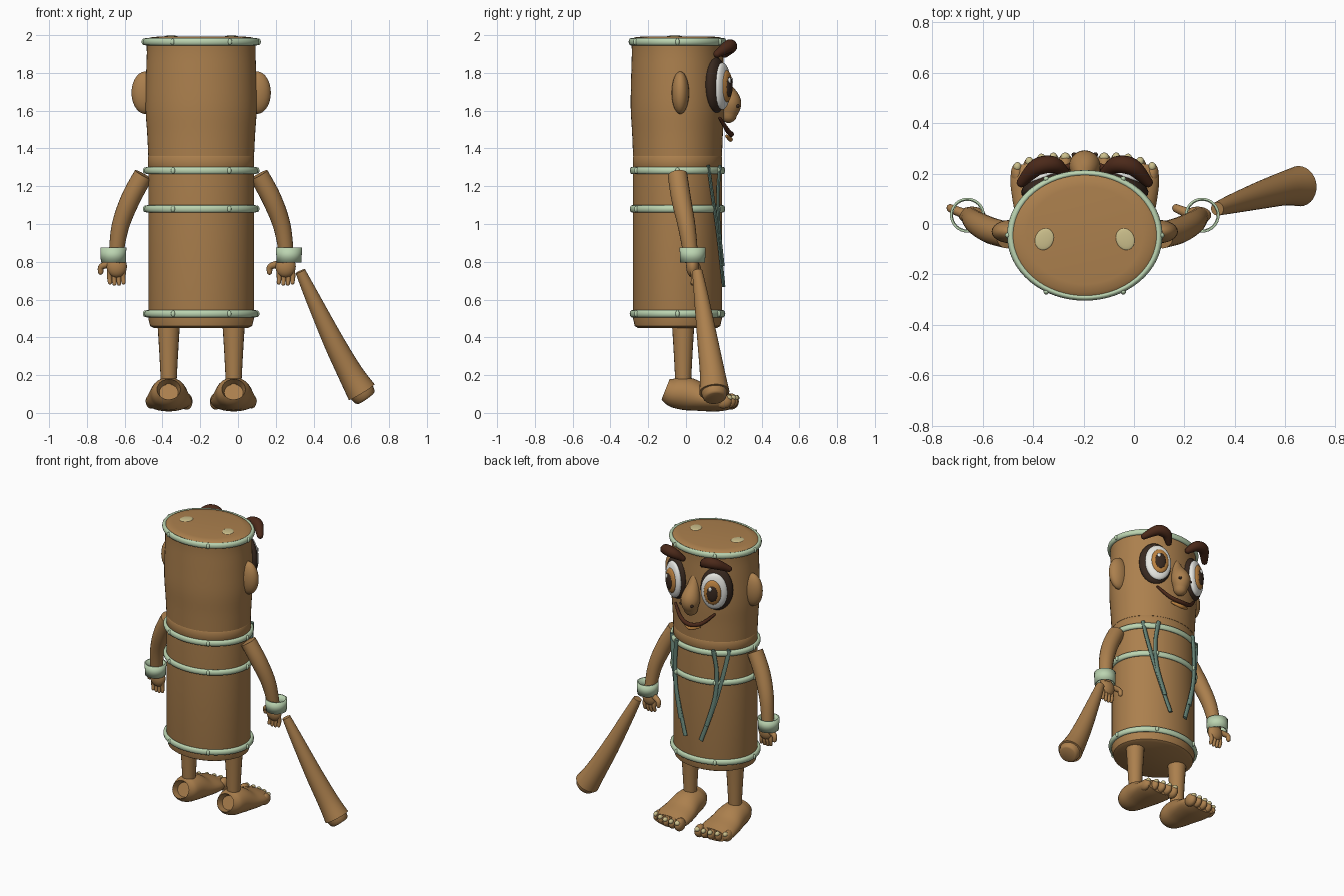
import bpy, bmesh, math
from mathutils import Vector, Matrix

if "Cube" in bpy.data.objects:
    bpy.data.objects.remove(bpy.data.objects["Cube"])

CX, CY = -0.195, -0.045          # axis of the drum-shaped body
Y, Z = Vector((0, 1, 0)), Vector((0, 0, 1))


def material(name, r, g, b):
    m = bpy.data.materials.new(name)
    m.use_nodes = True
    m.diffuse_color = (r, g, b, 1)
    m.node_tree.nodes["Principled BSDF"].inputs["Base Color"].default_value = (r, g, b, 1)
    return m


WOOD = material("wood_brown", 0.41, 0.215, 0.075)
JADE = material("pale_jade", 0.5, 0.66, 0.44)
TEAL = material("grey_teal", 0.13, 0.225, 0.18)
DARK = material("dark_brown", 0.04, 0.022, 0.014)
BROW = material("red_brown", 0.07, 0.022, 0.01)
WHITE = material("eye_white", 0.82, 0.82, 0.78)
AMBER = material("amber", 0.5, 0.22, 0.05)
CREAM = material("cream", 0.6, 0.52, 0.26)


def finish(name, bm, mat, angle=40):
    bmesh.ops.recalc_face_normals(bm, faces=bm.faces)
    me = bpy.data.meshes.new(name)
    bm.to_mesh(me)
    bm.free()
    ob = bpy.data.objects.new(name, me)
    bpy.context.collection.objects.link(ob)
    me.materials.append(mat)
    bpy.ops.object.select_all(action='DESELECT')
    ob.select_set(True)
    bpy.context.view_layer.objects.active = ob
    bpy.ops.object.shade_smooth_by_angle(angle=math.radians(angle))
    return ob


def catmull(p, steps):
    out = []
    for i in range(len(p) - 1):
        a, b, c, d = p[max(i - 1, 0)], p[i], p[i + 1], p[min(i + 2, len(p) - 1)]
        for s in range(steps):
            t = s / steps
            out.append(0.5 * (2 * b + (c - a) * t + (2 * a - 5 * b + 4 * c - d) * t * t
                              + (3 * b - a - 3 * c + d) * t ** 3))
    return out + [p[-1]]


def sweep(name, pts, mat, steps=5, sides=20, rounded=True, ref=Y, dish=0):
    """Elliptical tube through (x, y, z, radius_u, radius_v); x is measured from the body axis."""
    pos = catmull([Vector((p[0] + CX, p[1], p[2])) for p in pts], steps)
    rad = catmull([Vector((p[3], p[-1], 0)) for p in pts], steps)
    n = len(pos)
    tan = [(pos[min(i + 1, n - 1)] - pos[max(i - 1, 0)]).normalized() for i in range(n)]
    rings = list(zip(pos, rad, tan))
    if rounded:
        def cap(i, sign):
            return [(pos[i] + tan[i] * sign * min(rad[i][:2]) * math.sin(a), rad[i] * math.cos(a), tan[i])
                    for a in (0.4, 0.8, 1.2, 1.5)]
        rings = cap(0, -1)[::-1] + rings + cap(-1, 1)
    bm = bmesh.new()
    loops = []
    for c, r, t in rings:
        u = t.cross(ref).normalized()
        v = u.cross(t)
        loops.append([bm.verts.new(c + u * r.x * math.cos(a) + v * r.y * math.sin(a))
                      for a in (math.tau * k / sides for k in range(sides))])
    for a, b in zip(loops, loops[1:]):
        for k in range(sides):
            bm.faces.new((a[k], a[k - 1], b[k - 1], b[k]))
    start = bm.faces.new(loops[0])
    bm.faces.new(loops[-1][::-1])
    if dish:
        bmesh.ops.recalc_face_normals(bm, faces=bm.faces)
        bmesh.ops.inset_region(bm, faces=[start], thickness=0.012, depth=-dish)
    return finish(name, bm, mat)


def ball(name, at, size, mat, turn=0):
    bm = bmesh.new()
    bmesh.ops.create_uvsphere(bm, u_segments=24, v_segments=14, radius=1)
    bm.transform(Matrix.Translation((at[0] + CX, at[1], at[2])) @ Matrix.Rotation(turn, 4, 'Z')
                 @ Matrix.Diagonal((*size, 1)))
    return finish(name, bm, mat)


def drum(name, profile, steps=1):
    return sweep(name, [(0, CY, z, r, r * 0.84) for r, z in profile], WOOD,
                 steps=steps, sides=64, rounded=False)


# Body, neck and head
drum("torso", [(0.25, 0.45), (0.27, 0.46), (0.28, 0.5), (0.28, 1.3)])
drum("neck", [(0.275, 1.29), (0.281, 1.3), (0.281, 1.355), (0.278, 1.36)])
drum("head", [(0.28, 1.36), (0.286, 1.48), (0.295, 1.62), (0.292, 1.78), (0.288, 1.9), (0.29, 1.97)], 4)
drum("head_lid", [(0.29, 1.96), (0.285, 1.98), (0.27, 1.988), (0.23, 1.992)])


# Hoops with small studs
def hoop(name, z, r):
    bpy.ops.mesh.primitive_torus_add(location=(CX, CY, z), major_radius=r, minor_radius=0.015,
                                     major_segments=64, minor_segments=12)
    ob = bpy.context.object
    ob.name = name
    ob.scale = (1, 0.84, 1.3)
    ob.data.materials.append(JADE)
    bpy.ops.object.shade_smooth_by_angle(angle=math.radians(40))
    for k in range(6):
        a = math.tau * k / 6
        ball(name + "_stud", (r * 1.04 * math.cos(a), CY + r * 0.88 * math.sin(a), z),
             (0.011, 0.011, 0.017), JADE)


for label, z, r in (("top", 1.965, 0.293), ("neck", 1.283, 0.286), ("chest", 1.08, 0.286), ("bottom", 0.525, 0.286)):
    hoop(label + "_hoop", z, r)

# Nose and mouth
sweep("nose", [(0, 0.17, 1.81, 0.02), (0, 0.195, 1.73, 0.04), (0, 0.23, 1.645, 0.062),
               (0, 0.225, 1.58, 0.045)], WOOD)
sweep("mouth", [(-0.15, 0.18, 1.56, 0.008), (-0.08, 0.22, 1.495, 0.013), (0, 0.24, 1.475, 0.014),
                (0.08, 0.22, 1.495, 0.013), (0.15, 0.18, 1.56, 0.008)], BROW, sides=12)
sweep("lower_lip", [(-0.06, 0.215, 1.465, 0.008), (0, 0.235, 1.448, 0.013), (0.06, 0.215, 1.465, 0.008)],
      AMBER, sides=12)

for side, tag in ((1, "left"), (-1, "right")):
    def mirrored(pts):
        return [(p[0] * side, *p[1:]) for p in pts]

    # Layered eye, facing slightly outwards
    tilt = -0.43 * side
    out = Vector((-math.sin(tilt), math.cos(tilt), 0))
    across = Vector((math.cos(tilt), math.sin(tilt), 0))
    eye = Vector((0.155 * side, 0.16, 1.735))
    inward = -0.012 * side
    for part, off, sx, sz, w, d, h, mat in (
            ("rim", 0, 0, 0, 0.105, 0.045, 0.147, DARK),
            ("white", 0.03, inward, -0.005, 0.086, 0.032, 0.125, WHITE),
            ("iris", 0.052, inward * 1.5, -0.005, 0.057, 0.022, 0.085, AMBER),
            ("pupil", 0.066, inward * 1.5, -0.008, 0.036, 0.014, 0.056, DARK),
            ("glint", 0.075, inward * 1.5 + 0.012, 0.025, 0.012, 0.008, 0.016, WHITE)):
        ball(f"{tag}_eye_{part}", eye + out * off + across * sx + Z * sz, (w, d, h), mat, tilt)

    # Brow, nostril, ear and lid patch
    sweep(tag + "_brow", mirrored([(0.08, 0.205, 1.9, 0.02), (0.125, 0.235, 1.935, 0.033),
                                   (0.19, 0.225, 1.94, 0.034), (0.25, 0.165, 1.9, 0.02)]), BROW)
    ball(tag + "_nostril", (0.042 * side, 0.274, 1.625), (0.01, 0.01, 0.009), DARK)
    ball(tag + "_ear", (0.295 * side, -0.03, 1.695), (0.074, 0.046, 0.113), WOOD)
    ball(tag + "_lid_patch", (0.16 * side, -0.06, 1.992), (0.036, 0.044, 0.006), CREAM, 0.4 * side)

    # Hanging straps that lie on the torso
    for k, strand in enumerate((((0.22, 1.31), (0.2, 1.18), (0.15, 0.95), (0.06, 0.67)),
                                ((0.14, 1.31), (0.16, 1.16), (0.15, 0.98), (0.1, 0.78)))):
        path = [(x * side, CY + 0.25 * math.sqrt(1 - (x / 0.29) ** 2) + 0.006 * k, z, 0.015, 0.009)
                for x, z in strand]
        sweep(f"{tag}_strap", path, TEAL, sides=10, rounded=False)

    # Arm and open cuff
    sweep(tag + "_arm", mirrored([(0.305, -0.045, 1.26, 0.052), (0.375, -0.025, 1.13, 0.052),
                                  (0.43, 0.005, 0.98, 0.046), (0.455, 0.03, 0.8, 0.036)]),
          WOOD, rounded=False)
    bm = bmesh.new()
    bmesh.ops.create_cone(bm, segments=32, radius1=0.066, radius2=0.069, depth=0.08, cap_ends=False)
    bm.transform(Matrix.Translation((CX + 0.465 * side, 0.035, 0.835)))
    cuff = finish(tag + "_cuff", bm, JADE)
    cuff.modifiers.new("thickness", 'SOLIDIFY').thickness = 0.009

    # Hand: both thumbs point the same way
    hx = 0.447 * side
    ball(tag + "_palm", (hx, 0.035, 0.775), (0.054, 0.034, 0.058), WOOD)
    for k in range(4):
        fx = hx - 0.036 + 0.024 * k
        low = 0.69 - 0.006 * (k in (1, 2))
        sweep(tag + "_finger", [(fx, 0.035, 0.76, 0.014), (fx * 1.005, 0.04, 0.72, 0.013),
                                (fx, 0.035, low, 0.011)], WOOD, steps=3, sides=10)
    sweep(tag + "_thumb", [(hx - 0.03, 0.04, 0.79, 0.02), (hx - 0.08, 0.06, 0.775, 0.017),
                           (hx - 0.085, 0.065, 0.745, 0.014)], WOOD, steps=4, sides=12)

    # Leg and foot with hollow heel
    lx = 0.172
    sweep(tag + "_leg", mirrored([(lx, -0.015, 0.48, 0.06), (lx, -0.015, 0.32, 0.05),
                                  (lx, -0.015, 0.15, 0.041)]), WOOD, rounded=False)
    foot = [(-0.108, 0.125, 0.062, 0.058), (-0.06, 0.108, 0.088, 0.08), (0.02, 0.098, 0.1, 0.086),
            (0.1, 0.075, 0.115, 0.067), (0.18, 0.062, 0.123, 0.054), (0.235, 0.058, 0.11, 0.04)]
    sweep(tag + "_foot", mirrored([(lx, *f) for f in foot]), WOOD, sides=28,
          rounded=False, ref=Z, dish=0.045)
    for k in range(5):
        tx = (lx + 0.05 * (k - 2) * 0.95) * side
        ty = 0.235 - 0.007 * (k - 1) ** 2 * (k > 1) * 0.6
        size = 0.031 if k == 0 else 0.026
        ball(tag + "_toe", (tx, ty, 0.06), (size, 0.045, size * 1.4), WOOD)
        ball(tag + "_toenail", (tx, ty + 0.03, 0.08), (size * 0.6, 0.018, 0.016), CREAM)

# Club with a smaller end knob
sweep("club", [(0.525, 0.06, 0.75, 0.027), (0.585, 0.08, 0.62, 0.038), (0.7, 0.115, 0.38, 0.055),
               (0.79, 0.14, 0.21, 0.067), (0.85, 0.15, 0.11, 0.08)], WOOD, sides=28, rounded=False)
sweep("club_end", [(0.845, 0.149, 0.118, 0.07), (0.866, 0.152, 0.085, 0.062), (0.872, 0.153, 0.076, 0.05)],
      WOOD, steps=2, sides=28, rounded=False)
